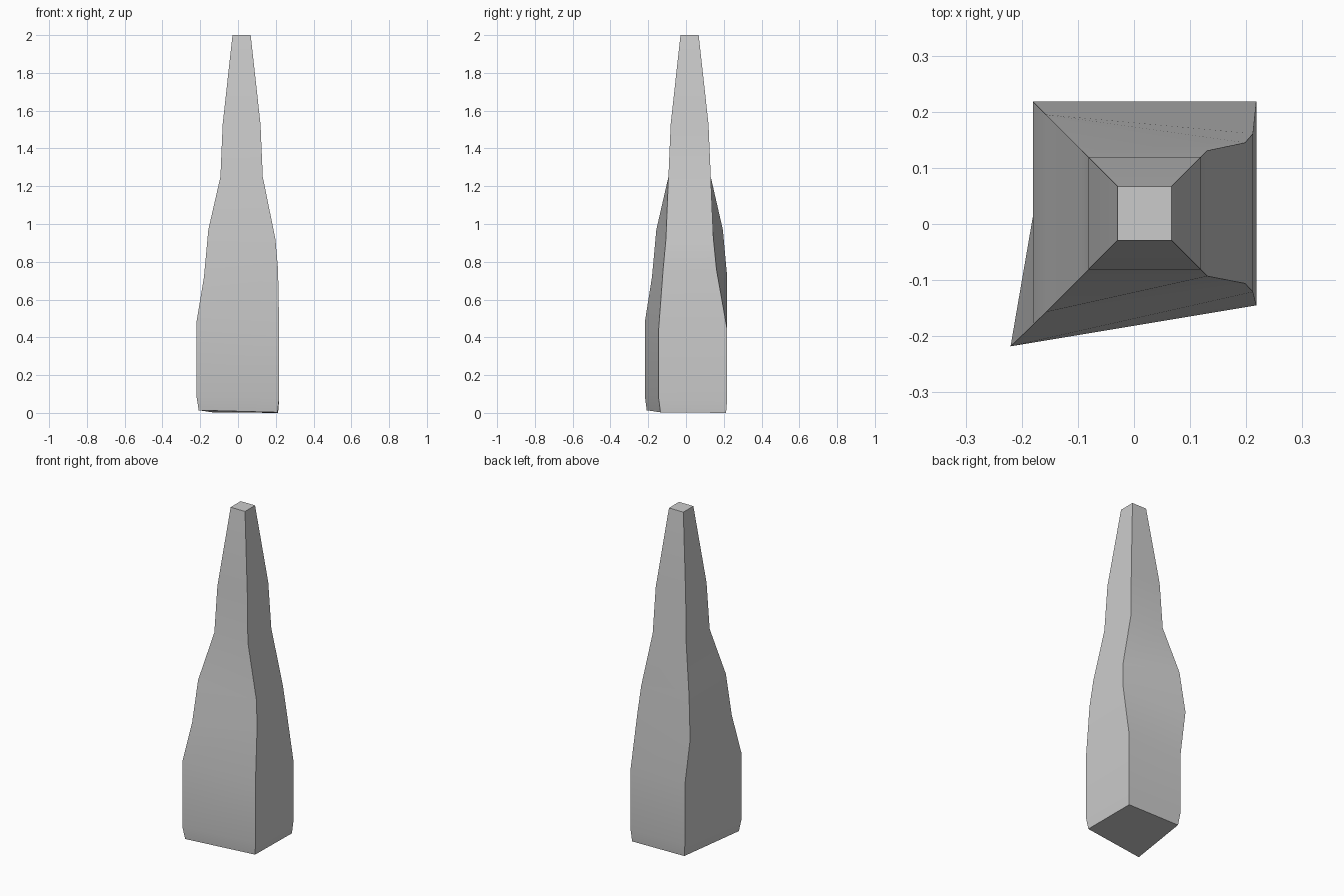
import bpy, bmesh, math

if "Cube" in bpy.data.objects:
    bpy.data.objects.remove(bpy.data.objects["Cube"])

# Upper part: regular square sections around a slightly offset axis (half width, height)
upper = [(0.048, 2.0), (0.10, 1.53), (0.112, 1.25)]
axis = 0.019
signs = [(-1, -1), (1, -1), (1, 1), (-1, 1)]

# Lower part: the irregular run of each corner, from shoulder to base
corners = [
    # front left
    [(-0.157, -0.157, 0.97), (-0.18, -0.18, 0.72), (-0.22, -0.218, 0.48),
     (-0.22, -0.218, 0.09), (-0.208, -0.208, 0.014)],
    # front right
    [(0.198, -0.106, 0.92), (0.212, -0.121, 0.76), (0.218, -0.145, 0.44),
     (0.218, -0.145, 0.08), (0.209, -0.135, 0.003)],
    # back right
    [(0.198, 0.145, 0.92), (0.212, 0.161, 0.76), (0.218, 0.218, 0.44),
     (0.218, 0.218, 0.07), (0.212, 0.212, 0.0)],
    # back left
    [(-0.157, 0.195, 0.97), (-0.18, 0.218, 0.72), (-0.145, 0.218, 0.44),
     (-0.145, 0.218, 0.08), (-0.135, 0.209, 0.003)],
]

bm = bmesh.new()
rings = [[bm.verts.new((axis + sx * h, axis + sy * h, z)) for sx, sy in signs]
         for h, z in upper]
rings += [[bm.verts.new(c[i]) for c in corners] for i in range(5)]

# Side walls between successive sections, then caps
for hi, lo in zip(rings, rings[1:]):
    for i in range(4):
        j = (i + 1) % 4
        bm.faces.new((lo[i], lo[j], hi[j], hi[i]))
bm.faces.new(rings[0])
bm.faces.new(rings[-1][::-1])
bmesh.ops.recalc_face_normals(bm, faces=bm.faces)

mesh = bpy.data.meshes.new("stone_spire")
bm.to_mesh(mesh)
bm.free()
spire = bpy.data.objects.new("stone_spire", mesh)
bpy.context.collection.objects.link(spire)

# Smooth along the walls, sharp at the corners
bpy.context.view_layer.objects.active = spire
spire.select_set(True)
bpy.ops.object.shade_smooth_by_angle(angle=math.radians(30))
